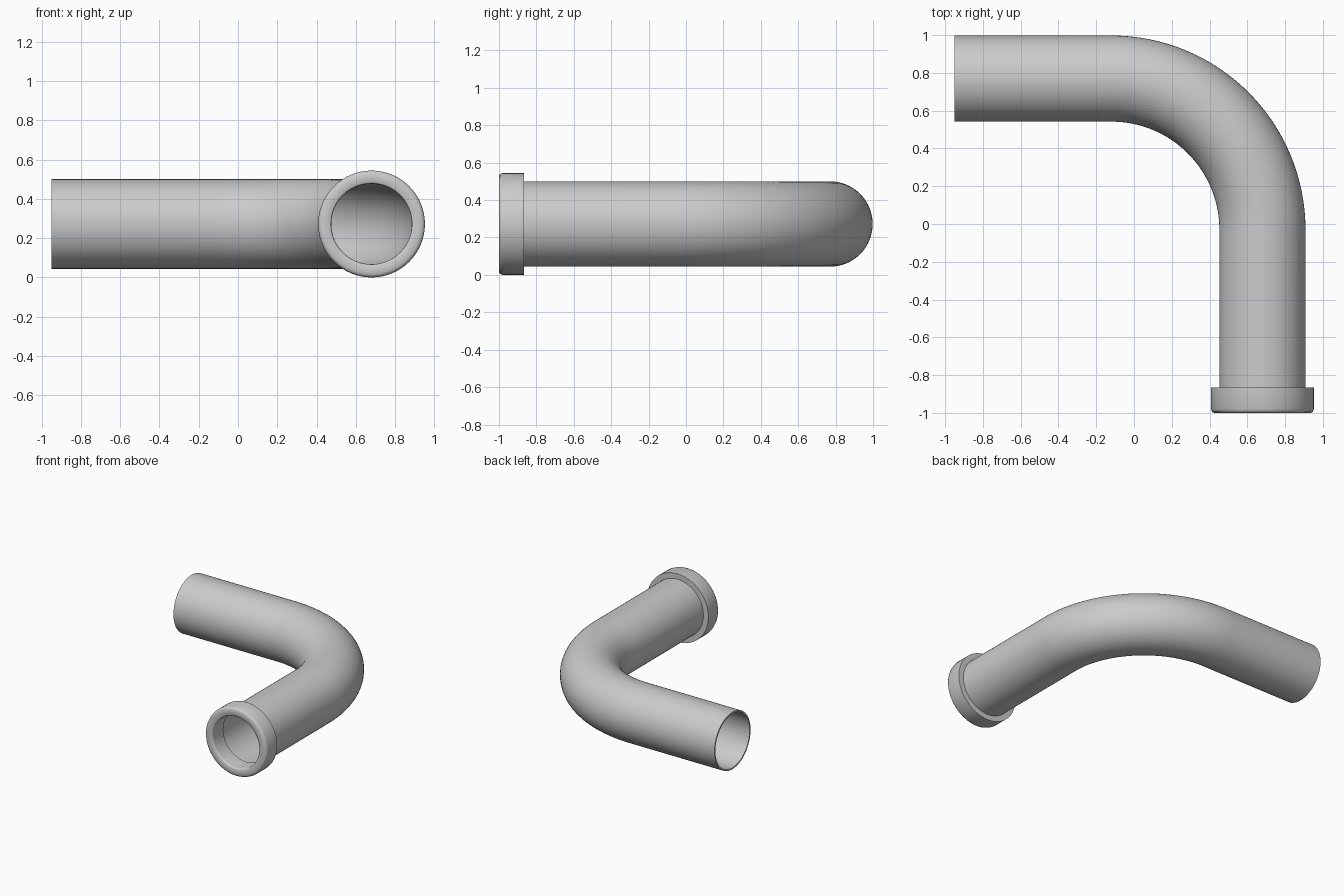
import bpy, bmesh, math
from mathutils import Vector

if "Cube" in bpy.data.objects:
    bpy.data.objects.remove(bpy.data.objects["Cube"])

SEG = 64
Z = 0.272            # axis height
PIPE_R, WALL = 0.228, 0.012
BEND_R, CX, CY = 0.80, -0.12, -0.03


def sweep(name, stations, closed, sharp_angle):
    """Skin circles given as (centre, tangent, radius); closed joins last to first."""
    bm = bmesh.new()
    rings = []
    for c, t, r in stations:
        side = Vector((t.y, -t.x, 0))
        rings.append([bm.verts.new(c + r * (math.cos(a) * side + math.sin(a) * Vector((0, 0, 1))))
                      for a in (2 * math.pi * i / SEG for i in range(SEG))])
    pairs = list(zip(rings, rings[1:]))
    if closed:
        pairs.append((rings[-1], rings[0]))
    for a, b in pairs:
        for i in range(SEG):
            j = (i + 1) % SEG
            bm.faces.new((a[i], a[j], b[j], b[i]))
    bmesh.ops.recalc_face_normals(bm, faces=bm.faces)
    me = bpy.data.meshes.new(name)
    bm.to_mesh(me)
    bm.free()
    ob = bpy.data.objects.new(name, me)
    bpy.context.collection.objects.link(ob)
    bpy.context.view_layer.objects.active = ob
    ob.select_set(True)
    bpy.ops.object.shade_smooth_by_angle(angle=math.radians(sharp_angle))
    ob.select_set(False)
    return ob


# Centre line: straight, quarter bend, straight
path = [(Vector((-0.95, CY + BEND_R, Z)), Vector((1, 0, 0)))]
for k in range(33):
    a = math.pi / 2 * (1 - k / 32)
    path.append((Vector((CX + BEND_R * math.cos(a), CY + BEND_R * math.sin(a), Z)),
                 Vector((math.sin(a), -math.cos(a), 0))))
path.append((Vector((CX + BEND_R, -0.98, Z)), Vector((0, -1, 0))))

# Thin-walled elbow pipe, outer skin then inner skin
outer = [(c, t, PIPE_R) for c, t in path]
inner = [(c, t, PIPE_R - WALL) for c, t in reversed(path)]
sweep("elbow_pipe", outer + inner, True, 40)

# End collar with softly shaded front lip
profile = [(-0.865, 0.222), (-0.865, 0.272), (-0.98, 0.272), (-0.994, 0.267),
           (-1.0, 0.255), (-1.0, 0.213), (-0.996, 0.207), (-0.985, 0.205), (-0.865, 0.205)]
sweep("end_collar", [(Vector((CX + BEND_R, y, Z)), Vector((0, -1, 0)), r) for y, r in profile], True, 60)
